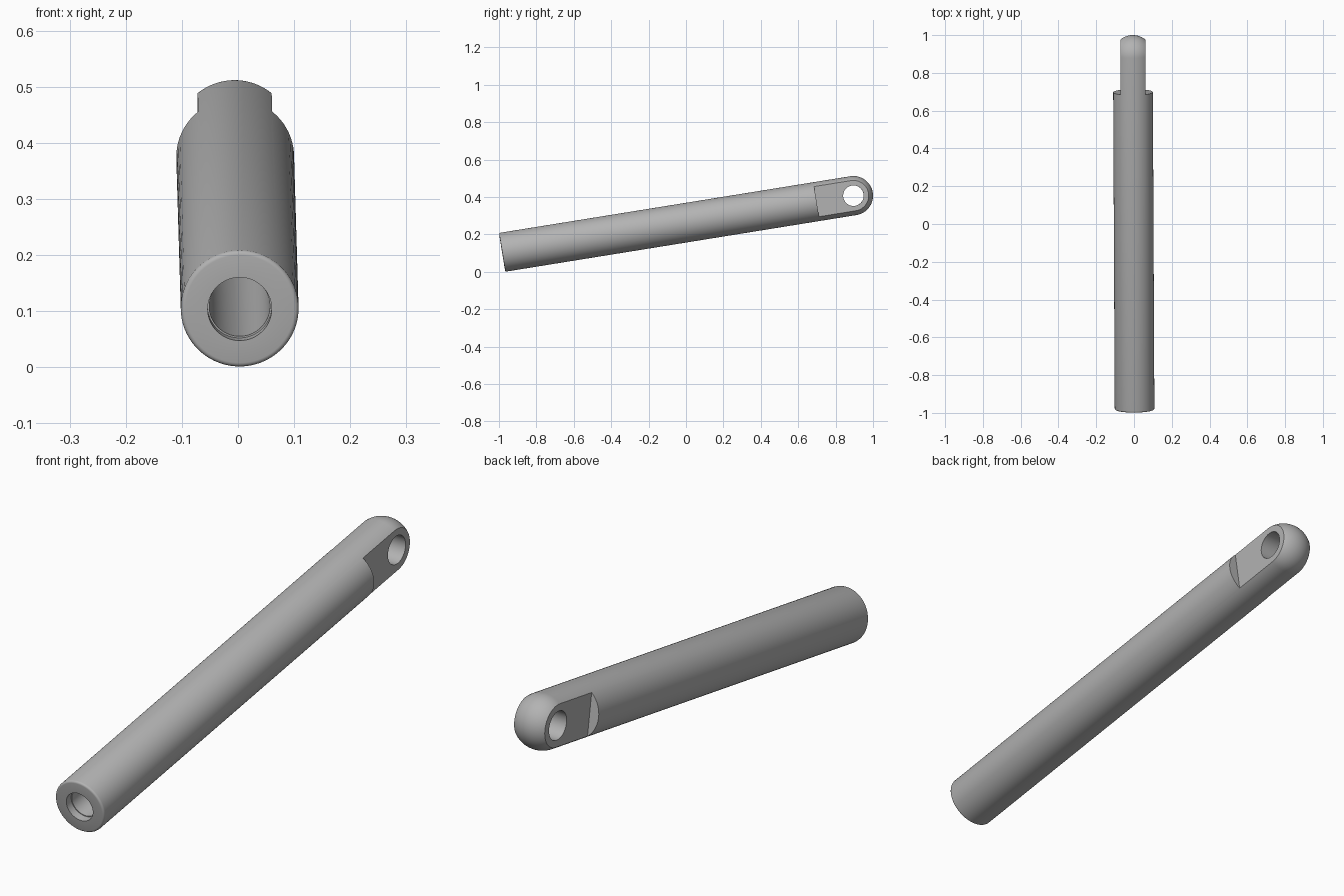
import bpy
import bmesh
from math import cos, sin, pi, radians
from mathutils import Vector, Matrix

cube = bpy.data.objects.get("Cube")
if cube:
    bpy.data.objects.remove(cube, do_unlink=True)

# Main dimensions; local +y runs along the rod, origin at the rounded end's centre
FRONT = Vector((0.003, -0.983, 0.104))
END = Vector((-0.006, 0.895, 0.407))
LENGTH = (END - FRONT).length
RADIUS = 0.105
BORE = 0.057
FLAT = 0.066
SHOULDER = -0.2

steel = bpy.data.materials.new("steel grey")
steel.use_nodes = True
GREY = (0.45, 0.45, 0.45, 1)
steel.diffuse_color = GREY
steel.node_tree.nodes["Principled BSDF"].inputs["Base Color"].default_value = GREY


def make_object(name, bm):
    bmesh.ops.recalc_face_normals(bm, faces=bm.faces[:])
    mesh = bpy.data.meshes.new(name)
    bm.to_mesh(mesh)
    bm.free()
    mesh.materials.append(steel)
    obj = bpy.data.objects.new(name, mesh)
    bpy.context.collection.objects.link(obj)
    return obj


def lathe(name, profile, steps=72):
    """Revolve (radius, y) points about the y axis."""
    bm = bmesh.new()
    verts = [bm.verts.new((r, y, 0)) for r, y in profile]
    edges = [bm.edges.new(pair) for pair in zip(verts, verts[1:])]
    bmesh.ops.spin(bm, geom=verts + edges, cent=(0, 0, 0), axis=(0, 1, 0),
                   angle=2 * pi, steps=steps)
    bmesh.ops.remove_doubles(bm, verts=bm.verts[:], dist=1e-5)
    return make_object(name, bm)


def cut(target, bm):
    """Subtract a closed shape from the target, then drop the cutter."""
    cutter = make_object("cutter", bm)
    cutter.hide_render = True
    mod = target.modifiers.new("cut", 'BOOLEAN')
    mod.operation = 'DIFFERENCE'
    mod.solver = 'EXACT'
    mod.object = cutter
    bpy.context.view_layer.objects.active = target
    bpy.ops.object.modifier_apply(modifier=mod.name)
    bpy.data.objects.remove(cutter, do_unlink=True)


# Rod: stepped blind bore, rounded front rim, hemispherical end
front = -LENGTH
rim = 0.008
profile = [(0, front + 1), (BORE - 0.003, front + 1),
           (BORE - 0.003, front + 0.03), (BORE, front + 0.03), (BORE, front)]
for i in range(5):
    a = radians(90 * i / 4)
    profile.append((RADIUS - rim + rim * sin(a), front + rim - rim * cos(a)))
for i in range(17):
    a = radians(90 * i / 16)
    profile.append((RADIUS * cos(a) if i < 16 else 0, RADIUS * sin(a)))
rod = lathe("rod", profile)

# Flats on both sides of the lug
for side in (-1, 1):
    bm = bmesh.new()
    bmesh.ops.create_cube(bm, size=1)
    bmesh.ops.scale(bm, vec=(0.1, 0.4, 0.4), verts=bm.verts[:])
    bmesh.ops.translate(bm, vec=(side * (FLAT + 0.05), SHOULDER + 0.2, 0),
                        verts=bm.verts[:])
    cut(rod, bm)

# Pin hole through the lug
bm = bmesh.new()
bmesh.ops.create_cone(bm, cap_ends=True, segments=48, radius1=0.055,
                      radius2=0.055, depth=0.5,
                      matrix=Matrix.Rotation(pi / 2, 4, 'Y'))
cut(rod, bm)

# Smooth shading, then tilt the rod into place
bpy.ops.object.select_all(action='DESELECT')
rod.select_set(True)
bpy.context.view_layer.objects.active = rod
bpy.ops.object.shade_smooth_by_angle(angle=radians(30))
tilt = (END - FRONT).to_track_quat('Y', 'Z').to_matrix().to_4x4()
rod.matrix_world = Matrix.Translation(END) @ tilt
